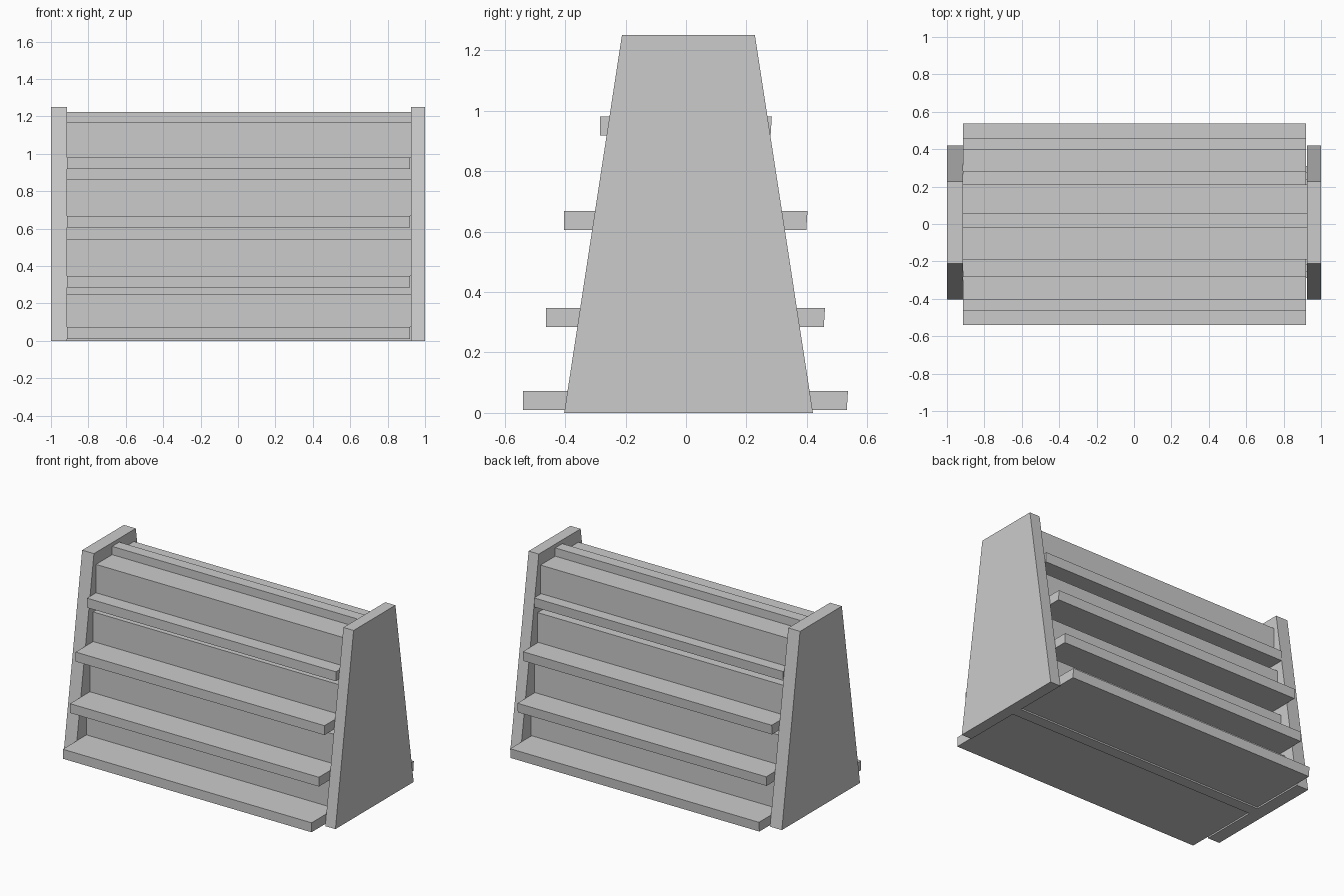
import bpy
import bmesh

cube = bpy.data.objects.get("Cube")
if cube:
    bpy.data.objects.remove(cube, do_unlink=True)

grey = bpy.data.materials.new("light_grey")
grey.use_nodes = True
colour = (0.6, 0.6, 0.6, 1)
grey.diffuse_color = colour
grey.node_tree.nodes["Principled BSDF"].inputs["Base Color"].default_value = colour


def extrude_profile(name, profile, x0, x1):
    """Extrude a closed (y, z) profile along x."""
    bm = bmesh.new()
    face = bm.faces.new([bm.verts.new((x0, y, z)) for y, z in profile])
    moved = bmesh.ops.extrude_face_region(bm, geom=[face])["geom"]
    verts = [g for g in moved if isinstance(g, bmesh.types.BMVert)]
    bmesh.ops.translate(bm, verts=verts, vec=(x1 - x0, 0, 0))
    bmesh.ops.recalc_face_normals(bm, faces=bm.faces)
    mesh = bpy.data.meshes.new(name)
    bm.to_mesh(mesh)
    bm.free()
    mesh.materials.append(grey)
    obj = bpy.data.objects.new(name, mesh)
    bpy.context.collection.objects.link(obj)
    return obj


def board(name, y0, y1, z0, z1, x0, x1, taper=0):
    profile = [(y0, z0), (y1 - taper, z0), (y1, z1), (y0, z1)]
    return extrude_profile(name, profile, x0, x1)


LEFT, RIGHT = -0.913, 0.925
MID = 0.01

# Tapered end panels
end_profile = [(-0.403, 0), (0.42, 0), (0.228, 1.25), (-0.212, 1.25)]
extrude_profile("right_end_panel", end_profile, -1, LEFT)
extrude_profile("left_end_panel", end_profile, RIGHT, 1)

# Central upright board
board("centre_board", -0.02, 0.055, 0, 1.225, LEFT, RIGHT)

# Shelves, each with a stepped backing block above it:
# shelf front, shelf back, bottom, top, block half depth, block top
tiers = [
    (-0.54, 0.536, 0.01, 0.073, 0.30, 0.25),
    (-0.463, 0.46, 0.285, 0.347, 0.265, 0.545),
    (-0.404, 0.402, 0.605, 0.668, 0.23, 0.865),
    (-0.284, 0.284, 0.918, 0.981, 0.20, 1.17),
]
for i, (front, back, low, high, depth, top) in enumerate(tiers, 1):
    board(f"shelf_{i}", front, back, low, high, LEFT, 0.92, 0.004)
    board(f"backing_block_{i}", MID - depth, MID + depth, high, top, LEFT, RIGHT)
